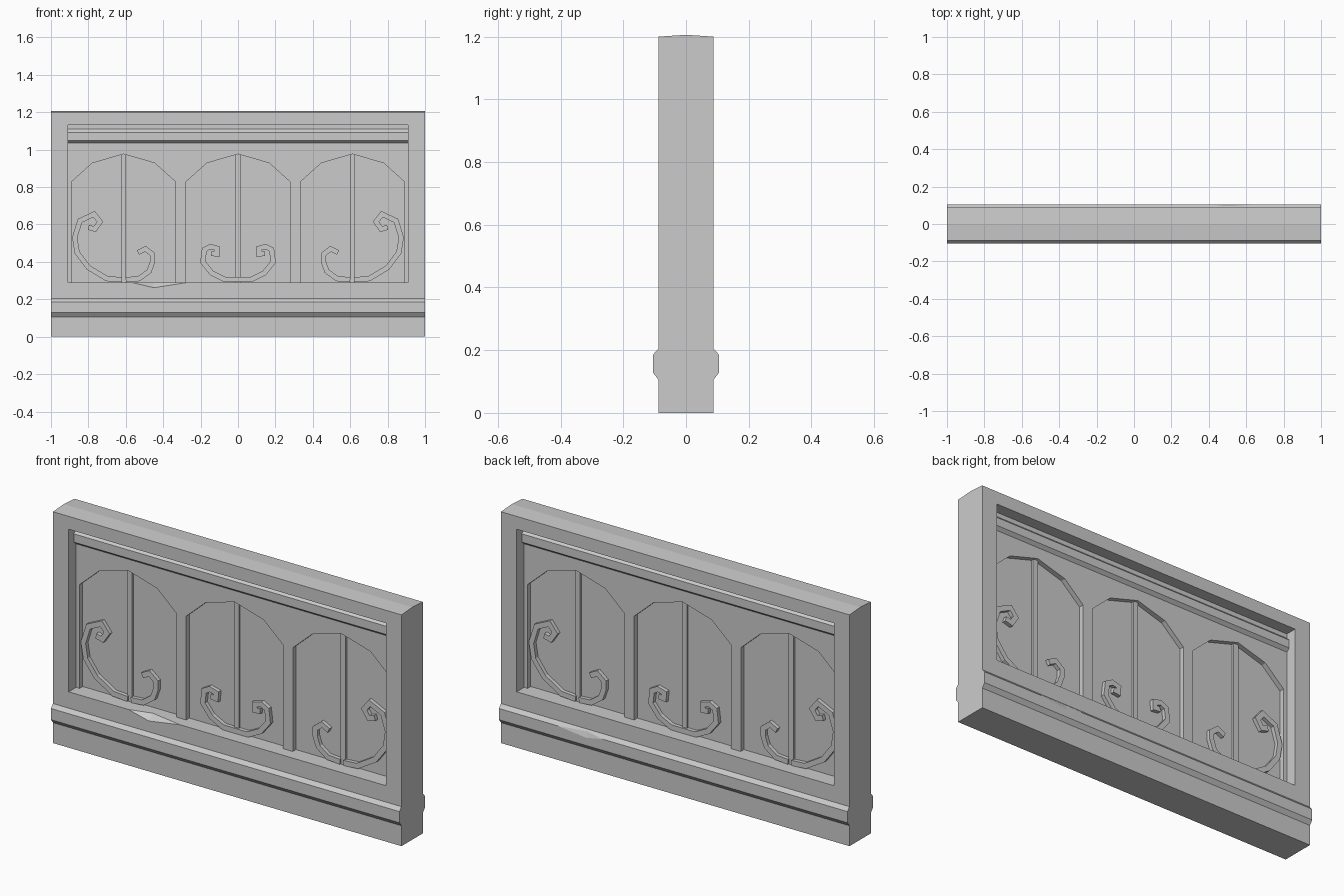
import bpy, bmesh
from math import pi
from mathutils import Vector, Matrix

if "Cube" in bpy.data.objects:
    bpy.data.objects.remove(bpy.data.objects["Cube"])


def finish(name, bm, turn=0.0):
    bm.transform(Matrix.Rotation(turn, 4, 'Z'))
    bmesh.ops.recalc_face_normals(bm, faces=bm.faces[:])
    me = bpy.data.meshes.new(name)
    bm.to_mesh(me)
    bm.free()
    ob = bpy.data.objects.new(name, me)
    bpy.context.collection.objects.link(ob)
    return ob


def prism(bm, pts, offset):
    """Extrude a flat 3D polygon along an offset."""
    face = bm.faces.new([bm.verts.new(p) for p in pts])
    ext = bmesh.ops.extrude_face_region(bm, geom=[face], use_keep_orig=True)
    moved = [g for g in ext['geom'] if isinstance(g, bmesh.types.BMVert)]
    bmesh.ops.translate(bm, verts=moved, vec=offset)


def plate(name, polys, y0, y1, turn):
    """Solid from x-z outlines between two depths."""
    bm = bmesh.new()
    for poly in polys:
        prism(bm, [(x, y0, z) for x, z in poly], (0, y1 - y0, 0))
    return finish(name, bm, turn)


def rail(name, profile, half, turn=0.0):
    """Solid from a y-z profile running along x."""
    bm = bmesh.new()
    prism(bm, [(-half, y, z) for y, z in profile], (2 * half, 0, 0))
    return finish(name, bm, turn)


def ribbon(path, w):
    """Mitred band outline around a path."""
    p = [Vector(q) for q in path]
    left, right = [], []
    for i, q in enumerate(p):
        a = (q - p[i - 1]).normalized() if i else (p[1] - q).normalized()
        b = (p[i + 1] - q).normalized() if i < len(p) - 1 else a
        t = (a + b).normalized()
        n = Vector((-t.y, t.x)) * (w / 2 / max(t.dot(a), 0.6))
        left.append(q + n)
        right.append(q - n)
    return left + right[::-1]


def rect(x0, x1, z0, z1):
    return [(x0, z0), (x1, z0), (x1, z1), (x0, z1)]


def cut(target, cutter):
    cutter.hide_render = True
    mod = target.modifiers.new('cut', 'BOOLEAN')
    mod.operation = 'DIFFERENCE'
    mod.solver = 'EXACT'
    mod.object = cutter
    bpy.context.view_layer.objects.active = target
    bpy.ops.object.modifier_apply(modifier=mod.name)
    bpy.data.objects.remove(cutter)


def chip(target, pts, turn):
    bm = bmesh.new()
    for p in pts:
        bm.verts.new(p)
    bmesh.ops.convex_hull(bm, input=bm.verts[:])
    cut(target, finish('chip_cutter', bm, turn))


# wall body with base moulding and slightly ridged top
half = [(0.088, 0), (0.088, 0.106), (0.105, 0.128), (0.105, 0.186),
        (0.088, 0.205), (0.088, 1.2)]
body = rail('wall_body', half + [(0, 1.206)] + [(-y, z) for y, z in half[::-1]], 1.0)

# framed recess on both faces
for turn in (0, pi):
    cut(body, plate('recess_cutter', [rect(-0.91, 0.91, 0.29, 1.133)], -0.2, -0.002, turn))

# worn chips: sill edge in front, moulding edge behind
chip(body, [(-0.58, -0.09, 0.291), (-0.25, -0.09, 0.291), (-0.45, -0.09, 0.26),
            (-0.45, -0.055, 0.291), (-0.42, -0.15, 0.34)], 0)
chip(body, [(-0.70, -0.106, 0.187), (-0.38, -0.106, 0.187), (-0.5, -0.106, 0.165),
            (-0.5, -0.094, 0.2), (-0.5, -0.13, 0.21)], pi)

# scroll centre lines
big = [(-.62, .305), (-.70, .31), (-.80, .37), (-.86, .45), (-.873, .53),
       (-.845, .62), (-.77, .655), (-.738, .615), (-.765, .575), (-.80, .585)]
small = [(-.60, .305), (-.53, .31), (-.475, .35), (-.457, .40), (-.457, .44),
         (-.495, .47), (-.535, .45)]
middle = [(0, .305), (-.07, .305), (-.14, .34), (-.188, .40), (-.18, .465),
          (-.148, .482), (-.11, .472), (-.112, .442), (-.142, .445)]
scrolls = []
for path in (big, small, middle):
    for s in (1, -1):
        scrolls.append(ribbon([(s * x, z) for x, z in path], 0.027))

# arcade outline: a plate with three arched openings
arch = [(-0.278, 0.285), (-0.278, 0.828), (-0.167, 0.928), (0, 0.976),
        (0.167, 0.928), (0.278, 0.828), (0.278, 0.285)]
centres = (-0.612, 0, 0.612)
outline = [(-0.915, 1.138), (-0.915, 0.285)]
for c in centres:
    outline += [(c + x, z) for x, z in arch]
outline += [(0.915, 0.285), (0.915, 1.138)]

cornice = [(-0.02, 1.11), (-0.028, 1.11), (-0.045, 1.093), (-0.045, 1.05),
           (-0.028, 1.035), (-0.02, 1.035)]

for side, turn in (('front', 0), ('back', pi)):
    plate(side + '_arcade', [outline], -0.028, 0, turn)
    plate(side + '_mullions', [rect(c - 0.014, c + 0.014, 0.285, 0.982) for c in centres],
          -0.013, 0, turn)
    plate(side + '_scrolls', scrolls, -0.022, 0, turn)
    rail(side + '_cornice', cornice, 0.912, turn)
